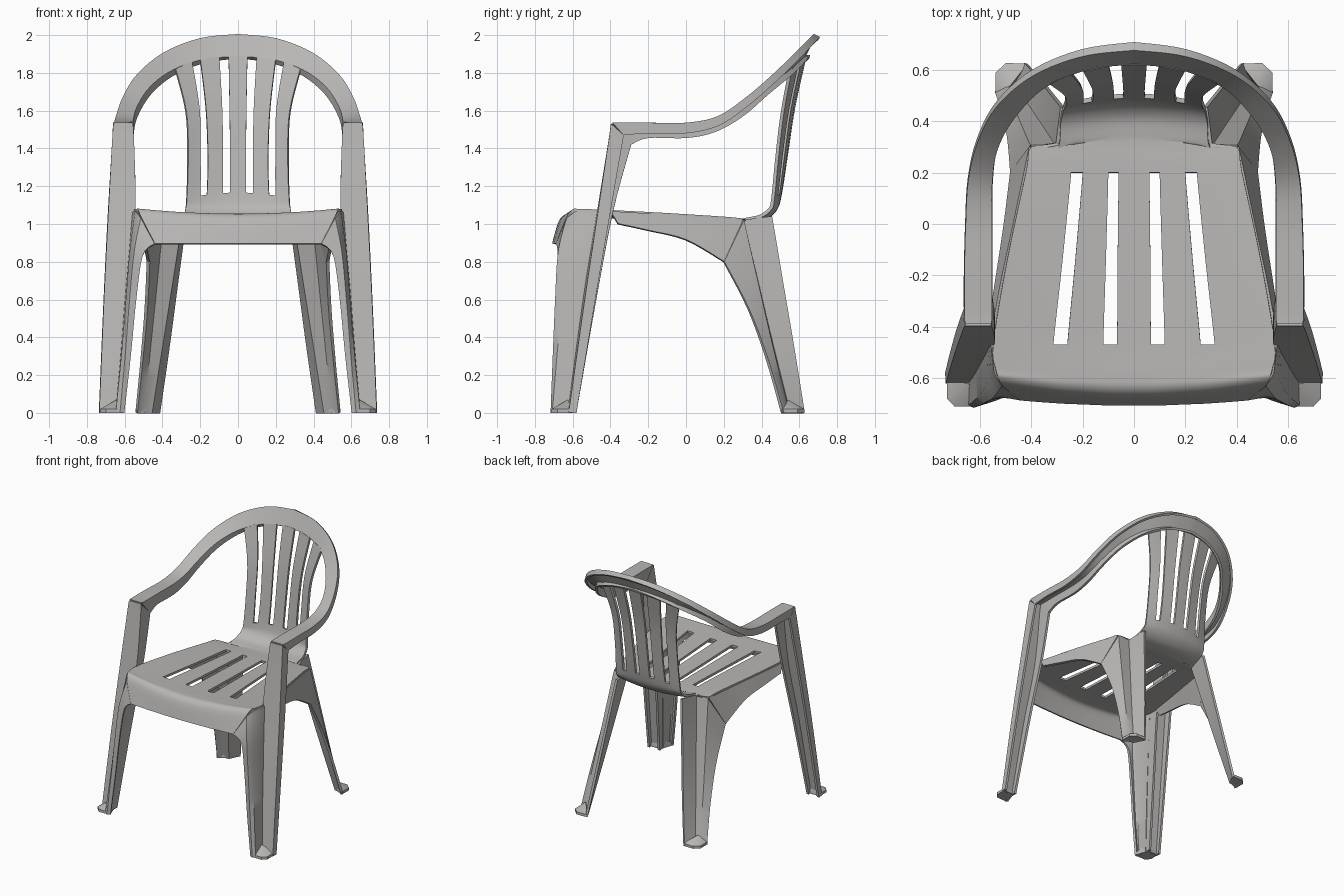
import bpy
import bmesh
from math import radians
from mathutils import Vector

default_cube = bpy.data.objects.get("Cube")
if default_cube:
    bpy.data.objects.remove(default_cube, do_unlink=True)

STEPS = 5          # samples between two control points
THICKNESS = 0.018  # wall of the moulded plastic

plastic = bpy.data.materials.new("grey_plastic")
plastic.use_nodes = True
plastic.diffuse_color = (0.48, 0.47, 0.46, 1)
plastic.node_tree.nodes["Principled BSDF"].inputs["Base Color"].default_value = plastic.diffuse_color


def spline(points):
    """Smooth curve through control points of any dimension."""
    result = []
    last = len(points) - 1
    for i in range(last):
        p, q = points[i], points[i + 1]
        before, after = points[max(i - 1, 0)], points[min(i + 2, last)]
        for step in range(STEPS):
            t = step / STEPS
            row = []
            for o, a, b, c in zip(before, p, q, after):
                start, end = (b - o) / 2, (c - a) / 2
                row.append(a + t * start
                           + t * t * (3 * (b - a) - 2 * start - end)
                           + t * t * t * (2 * (a - b) + start + end))
            result.append(row)
    result.append(list(points[last]))
    return result


def finish(bm, name, mirrored=True, thickness=THICKNESS):
    """Turn the bmesh into a finished, smoothly shaded object."""
    bmesh.ops.recalc_face_normals(bm, faces=bm.faces)
    mesh = bpy.data.meshes.new(name)
    bm.to_mesh(mesh)
    bm.free()
    mesh.materials.append(plastic)
    obj = bpy.data.objects.new(name, mesh)
    bpy.context.collection.objects.link(obj)
    if mirrored:
        obj.modifiers.new("Mirror", 'MIRROR')
    if thickness:
        wall = obj.modifiers.new("Wall", 'SOLIDIFY')
        wall.thickness = thickness
        wall.offset = 0
    bpy.ops.object.select_all(action='DESELECT')
    obj.select_set(True)
    bpy.context.view_layer.objects.active = obj
    bpy.ops.object.convert(target='MESH')
    bpy.ops.object.shade_smooth_by_angle(angle=radians(35))
    return obj


def grid(rows, keep=lambda row, column: True):
    """Quad sheet over rows of points, leaving out the cells not kept."""
    bm = bmesh.new()
    verts = [[bm.verts.new(point) for point in row] for row in rows]
    for r in range(len(rows) - 1):
        for c in range(len(rows[r]) - 1):
            if keep(r, c):
                bm.faces.new((verts[r][c], verts[r][c + 1],
                              verts[r + 1][c + 1], verts[r + 1][c]))
    loose = [v for v in bm.verts if not v.link_faces]
    bmesh.ops.delete(bm, geom=loose, context='VERTS')
    return bm


def loft(name, *curves):
    """Mirrored sheet stretched across neighbouring curves."""
    return finish(grid([spline(curve) for curve in curves]), name)


def foot(name, outline, apex):
    """Small pad whose top facets rise to the inner ridge of a leg."""
    bm = bmesh.new()
    base = [bm.verts.new((x, y, 0)) for x, y in outline]
    rim = [bm.verts.new((x, y, 0.02)) for x, y in outline]
    peak = bm.verts.new(apex)
    bm.faces.new(base)
    for i in range(len(base)):
        j = (i + 1) % len(base)
        bm.faces.new((base[i], base[j], rim[j], rim[i]))
        bm.faces.new((rim[i], rim[j], peak))
    return finish(bm, name, thickness=0)


# Seat and back in one sheet. Each row: centre y, centre z, the four slot
# edges, the outer edge, then how far the outer edge shifts in y and in z.
seat_rows = [
    (-.70, .895, .07, .12, .27, .32, .44, .02, 0),
    (-.67, 1.0, .07, .12, .27, .32, .51, .045, .03),
    (-.64, 1.04, .07, .12, .27, .32, .53, .045, .03),
    (-.59, 1.045, .07, .12, .265, .32, .54, .025, .025),
    (-.47, 1.04, .066, .12, .26, .315, .55, 0, .028),
    (-.15, 1.03, .064, .11, .23, .28, .497, 0, .022),
    (.20, 1.02, .06, .1, .2, .245, .422, 0, .01),
    (.30, 1.015, .058, .1, .195, .24, .4, 0, .005),
    (.35, 1.016, .055, .1, .19, .235, .3, -.05, .005),
    (.42, 1.03, .05, .095, .185, .225, .288, -.03, .01),
]
back_rows = [
    (.475, 1.08, .045, .085, .175, .205, .278, -.03, 0),
    (.50, 1.165, .042, .08, .165, .2, .272, -.04, -.03),
    (.53, 1.36, .042, .08, .16, .2, .266, -.05, -.02),
    (.57, 1.62, .045, .085, .17, .205, .275, -.06, -.03),
    (.63, 1.89, .05, .1, .2, .245, .335, -.075, -.06),
]
SEAT_SLOTS, BACK_SLOTS = (4, 5), (11, 12, 13)


def shell_row(row):
    y, z, *edges, shift_y, shift_z = row
    outer = edges[-1]
    edges.insert(4, (edges[3] + outer) / 2)
    across = [-x for x in reversed(edges)] + [0] + edges
    return [(x, y + shift_y * (x / outer) ** 2, z + shift_z * (x / outer) ** 2)
            for x in across]


def not_slot(row, column):
    from_centre = column - 6 if column >= 6 else 5 - column
    return row // STEPS not in SEAT_SLOTS + BACK_SLOTS or from_centre not in (1, 3)


shell = [shell_row(row) for row in spline(seat_rows + back_rows)]
finish(grid(shell, not_slot), "seat_and_back", mirrored=False)

# Arm rail sweeping round into the top of the back, with two hanging flanges
rail_outer = [(.655, -.39, 1.53), (.655, -.2, 1.53), (.65, 0, 1.53),
              (.64, .17, 1.565), (.605, .32, 1.665), (.53, .46, 1.785),
              (.39, .58, 1.9), (.2, .655, 1.975), (0, .68, 1.997)]
rail_inner = [(.56, -.39, 1.53), (.56, -.2, 1.53), (.56, 0, 1.53),
              (.56, .15, 1.55), (.54, .29, 1.62), (.47, .42, 1.725),
              (.35, .54, 1.815), (.18, .61, 1.875), (0, .63, 1.89)]


def flange(curve, corner, arm, crown):
    """Offset a rail edge, blending from the arm to the crown."""
    edge = [Vector(curve[0]) + Vector(corner)]
    for i, point in enumerate(curve[1:], 1):
        blend = max(0, (i - 2) / (len(curve) - 3))
        edge.append(Vector(point) + Vector(arm).lerp(Vector(crown), blend))
    return edge


outer_flange = flange(rail_outer, (0, .06, -.06), (0, 0, -.05), (0, .025, -.015))
inner_flange = flange(rail_inner, (0, .1, -.11), (0, 0, -.075), (0, .025, -.005))
loft("arm_rail", inner_flange, rail_inner, rail_outer, outer_flange)

# Front posts carrying the arms down to the floor
post_inner = [rail_inner[0], (.55, -.465, 1.063), (.59, -.54, .6), (.64, -.62, 0)]
loft("front_post",
     [inner_flange[0], (.552, -.385, 1.07), (.592, -.475, .6), (.64, -.58, 0)],
     post_inner,
     [rail_outer[0], (.68, -.46, 1.063), (.703, -.53, .6), (.728, -.615, 0)],
     [outer_flange[0], (.68, -.4, 1.063), (.703, -.48, .6), (.728, -.58, 0)])

# Front legs growing out of the apron
loft("front_leg",
     [(.44, -.68, .895), (.505, -.67, .83), (.54, -.68, .6), (.57, -.69, .3), (.605, -.7, 0)],
     [(.51, -.625, 1.03), (.545, -.67, .85), (.57, -.685, .6), (.595, -.697, .3), (.625, -.708, 0)],
     [(.537, -.58, 1.068), (.565, -.62, .85), (.585, -.655, .6), (.61, -.68, .3), (.64, -.703, 0)],
     [(.55, -.465, 1.063), (.568, -.5, .85), (.59, -.54, .6), (.613, -.58, .3), (.64, -.62, 0)])

# Arched side aprons under the seat edge
loft("side_apron",
     [(.543, -.4, 1.065), (.51, -.22, 1.055), (.463, 0, 1.04), (.4, .3, 1.02)],
     [(.555, -.36, 1.0), (.53, -.2, .965), (.5, 0, .915), (.475, .2, .8)])

# Rear legs, a channel open towards the back corner
loft("rear_leg",
     [(.475, .2, .8), (.487, .33, .55), (.51, .43, .28), (.538, .51, 0)],
     [(.4, .3, 1.02), (.433, .377, .68), (.467, .455, .34), (.5, .54, 0)],
     [(.3, .3, 1.02), (.353, .38, .68), (.407, .46, .34), (.46, .545, 0)],
     [(.278, .455, 1.04), (.325, .513, .69), (.37, .57, .35), (.42, .625, 0)])

# Foot pads
foot("front_foot",
     [(.605, -.705), (.64, -.712), (.7, -.712), (.73, -.68), (.73, -.6), (.64, -.6)],
     (.643, -.625, .07))
foot("rear_foot",
     [(.415, .625), (.5, .628), (.54, .59), (.54, .505), (.48, .53)],
     (.482, .54, .07))
